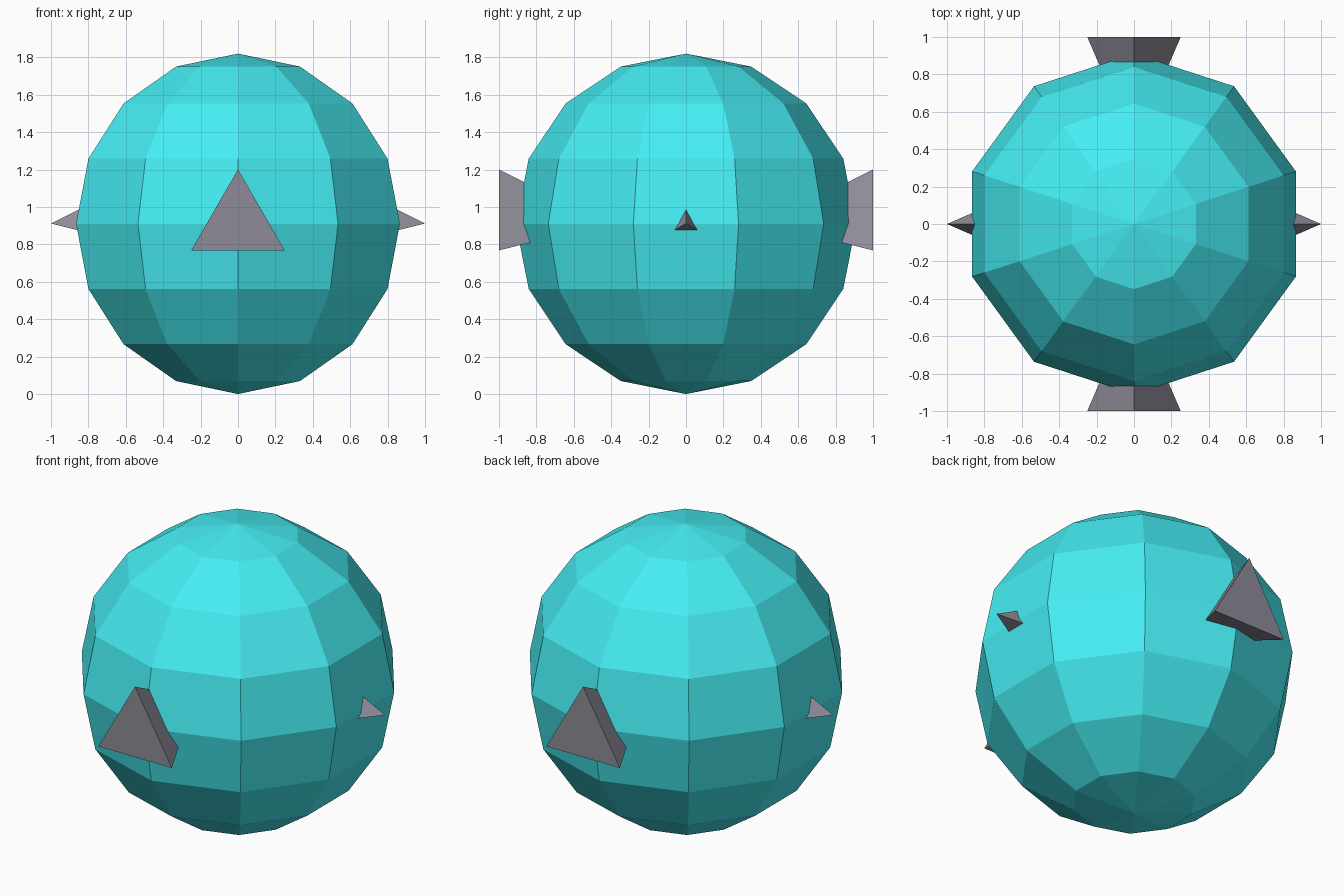
import bpy, bmesh
from math import sin, cos, pi, tau
from mathutils import Matrix, Vector

if "Cube" in bpy.data.objects:
    bpy.data.objects.remove(bpy.data.objects["Cube"])

R = 0.91                 # body radius, also the height of its centre
CZ = 0.912               # height of the studs' axes
STUD_R = 0.2887          # circumradius of the triangular studs
STUD_D = 2 * STUD_R      # stud length


def material(name, color):
    m = bpy.data.materials.new(name)
    m.diffuse_color = (*color, 1)
    m.use_nodes = True
    m.node_tree.nodes["Principled BSDF"].inputs["Base Color"].default_value = m.diffuse_color
    return m


def add_object(name, bm, mat):
    bmesh.ops.recalc_face_normals(bm, faces=bm.faces[:])
    me = bpy.data.meshes.new(name)
    bm.to_mesh(me)
    bm.free()
    me.materials.append(mat)
    ob = bpy.data.objects.new(name, me)
    bpy.context.collection.objects.link(ob)
    return ob


def body(mat, segments=10, rings=8):
    # Half-circle profile spun round z, with a corner on the y axis
    bm = bmesh.new()
    arc = [bm.verts.new((0, R * sin(pi * i / rings), R + R * cos(pi * i / rings)))
           for i in range(rings + 1)]
    edges = [bm.edges.new(pair) for pair in zip(arc, arc[1:])]
    bmesh.ops.spin(bm, geom=arc + edges, cent=(0, 0, 0), axis=(0, 0, 1),
                   angle=tau, steps=segments)
    bmesh.ops.remove_doubles(bm, verts=bm.verts[:], dist=1e-4)
    add_object("body", bm, mat)


def stud(name, outward, tip_out, mat):
    # Three-sided pyramid along a horizontal axis, one corner pointing up
    out = Vector(outward)
    up = Vector((0, 0, 1))
    side = up.cross(out)
    outer = out + up * CZ
    inner = out * (1 - STUD_D) + up * CZ
    tip, base = (outer, inner) if tip_out else (inner, outer)
    bm = bmesh.new()
    top = bm.verts.new(tip)
    ring = [bm.verts.new(base + STUD_R * (up * cos(tau * i / 3) + side * sin(tau * i / 3)))
            for i in range(3)]
    bm.faces.new(ring)
    for i in range(3):
        bm.faces.new((ring[i], ring[(i + 1) % 3], top))
    add_object(name, bm, mat)


cyan = material("cyan", (0.06, 0.85, 0.9))
dark = material("dark", (0.27, 0.26, 0.31))

body(cyan)
# Flat triangles front and back, sharp spikes left and right
stud("front_triangle", (0, -1, 0), False, dark)
stud("back_triangle", (0, 1, 0), False, dark)
stud("right_spike", (1, 0, 0), True, dark)
stud("left_spike", (-1, 0, 0), True, dark)
